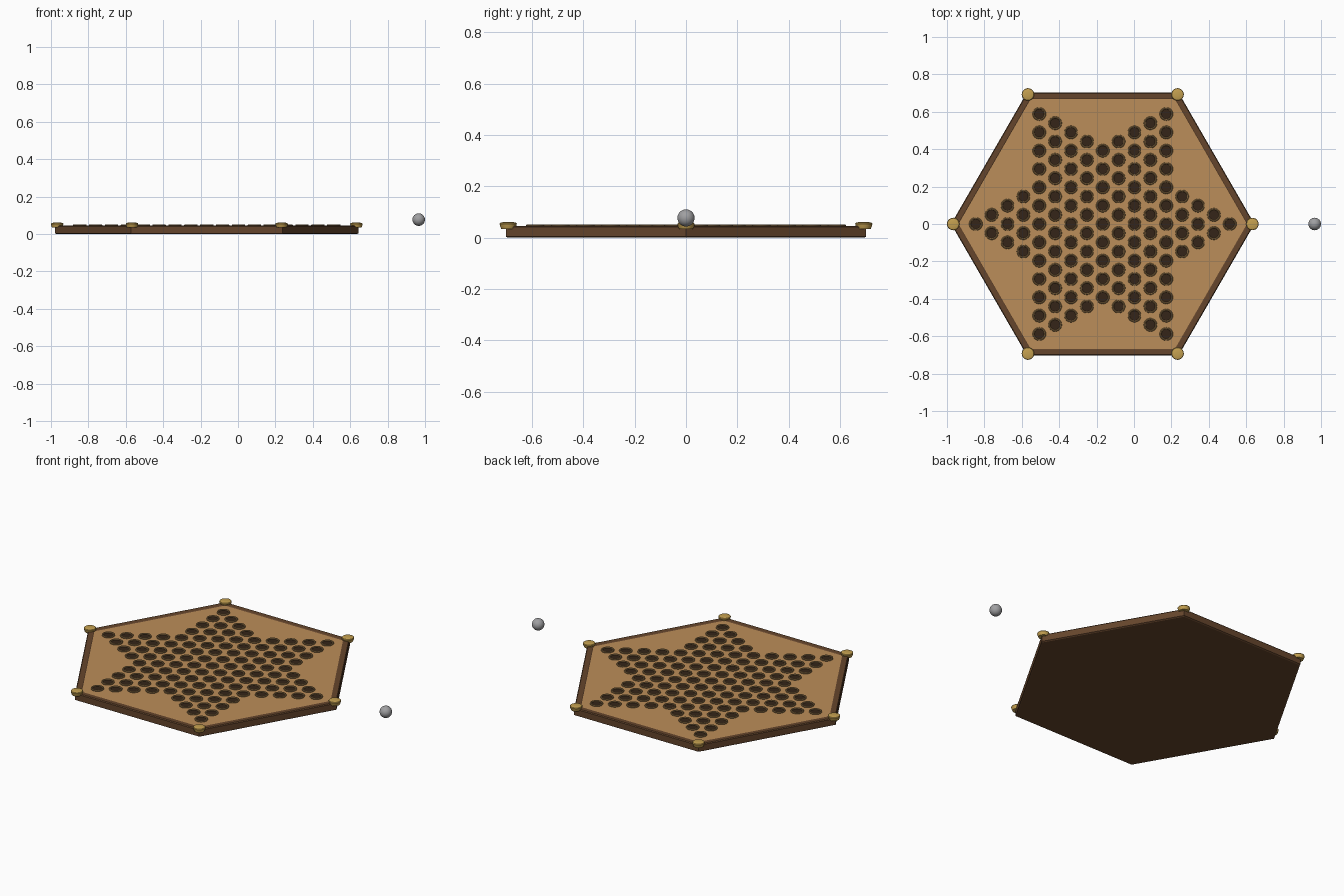
import bpy, bmesh
from math import cos, sin, pi
from mathutils import Matrix, Vector

if "Cube" in bpy.data.objects:
    bpy.data.objects.remove(bpy.data.objects["Cube"])

CX = -0.167      # board centre in x
S = 0.098        # hole spacing


def material(name, rgb):
    m = bpy.data.materials.new(name)
    m.diffuse_color = (*rgb, 1)
    m.use_nodes = True
    m.node_tree.nodes["Principled BSDF"].inputs["Base Color"].default_value = m.diffuse_color
    return m


def lathe(bm, profile, n, pos=(0, 0, 0), closed=False, fill=False):
    """Revolve (radius, z) points around z; n=6 gives hexagonal parts."""
    rings = []
    for r, z in profile:
        rings.append([bm.verts.new((pos[0] + r * cos(2 * pi * i / n),
                                    pos[1] + r * sin(2 * pi * i / n),
                                    pos[2] + z)) for i in range(n)])
    pairs = list(zip(rings, rings[1:]))
    if closed:
        pairs.append((rings[-1], rings[0]))
    for a, b in pairs:
        for i in range(n):
            j = (i + 1) % n
            bm.faces.new((a[i], a[j], b[j], b[i]))
    if fill:
        bm.faces.new(rings[0][::-1])
        bm.faces.new(rings[-1])


def finish(bm, name, mat, smooth=False):
    bmesh.ops.recalc_face_normals(bm, faces=bm.faces[:])
    me = bpy.data.meshes.new(name)
    bm.to_mesh(me)
    bm.free()
    ob = bpy.data.objects.new(name, me)
    bpy.context.collection.objects.link(ob)
    me.materials.append(mat)
    if smooth:
        bpy.ops.object.select_all(action='DESELECT')
        ob.select_set(True)
        bpy.context.view_layer.objects.active = ob
        bpy.ops.object.shade_smooth_by_angle(angle=0.7)
    return ob


dark_wood = material("dark_wood", (0.13, 0.06, 0.025))
light_wood = material("light_wood", (0.50, 0.27, 0.10))
hole_dark = material("hole_dark", (0.035, 0.018, 0.009))
ring_mat = material("ring_wood", (0.30, 0.18, 0.07))
brass = material("brass", (0.55, 0.35, 0.08))
steel = material("steel", (0.35, 0.35, 0.36))

# Hexagonal base slab
bm = bmesh.new()
lathe(bm, [(0.803, 0), (0.811, 0.004), (0.811, 0.034)], 6, (CX, 0, 0), fill=True)
finish(bm, "base", dark_wood)

# Raised rail around the edge
bm = bmesh.new()
lathe(bm, [(0.811, 0.03), (0.811, 0.041), (0.806, 0.046),
           (0.776, 0.046), (0.771, 0.043), (0.771, 0.03)], 6, (CX, 0, 0), closed=True)
finish(bm, "rail", dark_wood)

# Playing surface
bm = bmesh.new()
lathe(bm, [(0.772, 0.03), (0.772, 0.043)], 6, (CX, 0, 0), fill=True)
finish(bm, "board_top", light_wood)

# 121 holes in a six-pointed star, each with a raised ring
spots = []
for q in range(-8, 9):
    for r in range(-8, 9):
        c = (q, r, -q - r)
        if min(c) >= -4 or max(c) <= 4:
            spots.append((CX + q * S * 0.866, (c[1] - c[2]) / 2 * S, 0))
holes, rings = bmesh.new(), bmesh.new()
ring_profile = [(0.031 + 0.005 * cos(2 * pi * k / 8), 0.047 + 0.005 * sin(2 * pi * k / 8))
                for k in range(8)]
for p in spots:
    lathe(holes, [(0.028, 0.040), (0.028, 0.0455)], 24, p, fill=True)
    lathe(rings, ring_profile, 24, p, closed=True)
finish(holes, "holes", hole_dark)
finish(rings, "hole_rings", ring_mat, True)

# Brass corner caps
bm = bmesh.new()
for i in range(6):
    a = i * pi / 3
    lathe(bm, [(0.027, 0.034), (0.031, 0.044), (0.0335, 0.054), (0.031, 0.058),
               (0.022, 0.0605), (0.008, 0.0615)], 24,
          (CX + 0.8 * cos(a), 0.8 * sin(a), 0), fill=True)
finish(bm, "corner_caps", brass, True)

# Loose marble beside the board
bm = bmesh.new()
bmesh.ops.create_uvsphere(bm, u_segments=32, v_segments=16, radius=0.0335,
                          matrix=Matrix.Translation(Vector((0.966, 0, 0.077))))
finish(bm, "marble", steel, True)
